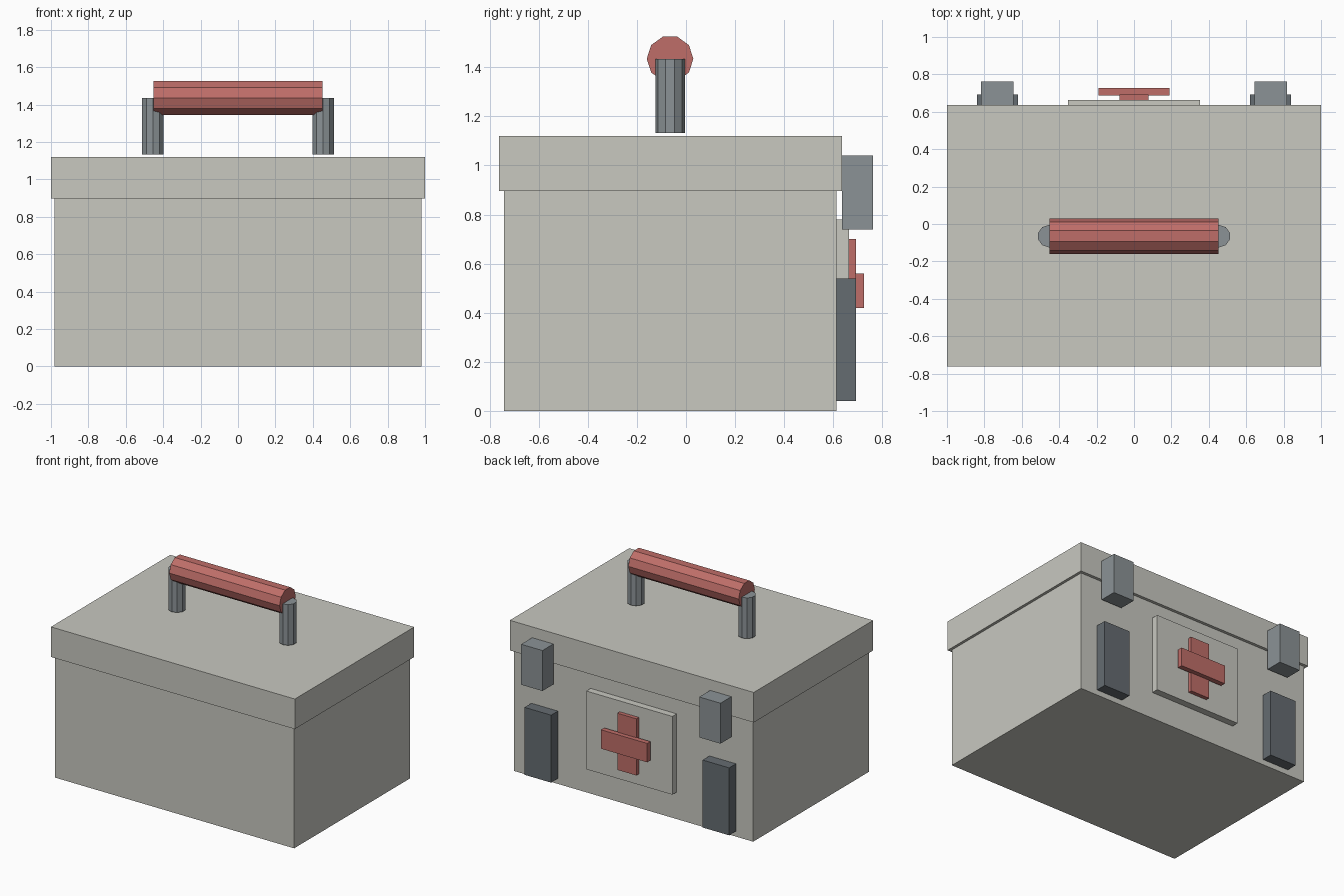
import bpy, bmesh, math
from mathutils import Matrix

if "Cube" in bpy.data.objects:
    bpy.data.objects.remove(bpy.data.objects["Cube"])


def material(name, rgb):
    m = bpy.data.materials.new(name)
    m.diffuse_color = (*rgb, 1.0)
    m.use_nodes = True
    m.node_tree.nodes["Principled BSDF"].inputs["Base Color"].default_value = m.diffuse_color
    return m


CASE = material("pale_warm_grey", (0.58, 0.58, 0.53))
STEEL = material("mid_grey", (0.26, 0.29, 0.305))
DARK = material("dark_grey", (0.13, 0.15, 0.165))
RED = material("soft_red", (0.52, 0.155, 0.14))


def finish(bm, name, mat):
    bmesh.ops.recalc_face_normals(bm, faces=bm.faces)
    mesh = bpy.data.meshes.new(name)
    bm.to_mesh(mesh)
    bm.free()
    mesh.materials.append(mat)
    obj = bpy.data.objects.new(name, mesh)
    bpy.context.collection.objects.link(obj)
    return obj


def box(name, mat, x, y, z):
    """Box from (min, max) ranges on each axis."""
    bm = bmesh.new()
    size = [r[1] - r[0] for r in (x, y, z)]
    mid = [(r[0] + r[1]) / 2 for r in (x, y, z)]
    bmesh.ops.create_cube(bm, size=1, matrix=Matrix.Translation(mid) @ Matrix.Diagonal((*size, 1)))
    return finish(bm, name, mat)


def rod(name, mat, radius, length, centre, along_x=False):
    """Ten-sided rod with corners pointing along y."""
    bm = bmesh.new()
    turn = Matrix.Rotation(math.pi / 2, 4, 'Z')
    if along_x:
        turn = Matrix.Rotation(math.pi / 2, 4, 'Y') @ turn
    bmesh.ops.create_cone(bm, cap_ends=True, segments=10, radius1=radius, radius2=radius,
                          depth=length, matrix=Matrix.Translation(centre) @ turn)
    # make sure a corner lies on the y axis through the centre
    on_axis = any(abs(abs(v.co.y - centre[1]) - radius) < 1e-4 for v in bm.verts)
    if not on_axis:
        axis = 'X' if along_x else 'Z'
        bmesh.ops.rotate(bm, verts=bm.verts, cent=centre,
                         matrix=Matrix.Rotation(math.pi / 10, 3, axis))
    return finish(bm, name, mat)


# Case and overhanging lid
box("case_body", CASE, (-0.98, 0.98), (-0.742, 0.613), (0, 0.897))
box("lid", CASE, (-1, 1), (-0.763, 0.635), (0.897, 1.12))

# Carrying handle
rod("handle_grip", RED, 0.095, 0.905, (0, -0.065, 1.435), along_x=True)
for side, s in (("left", -1), ("right", 1)):
    rod(f"handle_post_{side}", STEEL, 0.06, 0.302, (s * 0.455, -0.065, 1.284))

    # Two-part latches on the back face
    cx = s * 0.73
    box(f"latch_clasp_{side}", STEEL, (cx - 0.087, cx + 0.087), (0.635, 0.763), (0.74, 1.04))
    box(f"latch_base_{side}", DARK, (cx - 0.109, cx + 0.109), (0.613, 0.693), (0.04, 0.54))

# Raised plate with a cross
box("cross_plate", CASE, (-0.353, 0.353), (0.613, 0.664), (0.2, 0.78))
box("cross_upright", RED, (-0.078, 0.078), (0.664, 0.693), (0.28, 0.70))
box("cross_bar", RED, (-0.19, 0.19), (0.688, 0.726), (0.42, 0.56))
